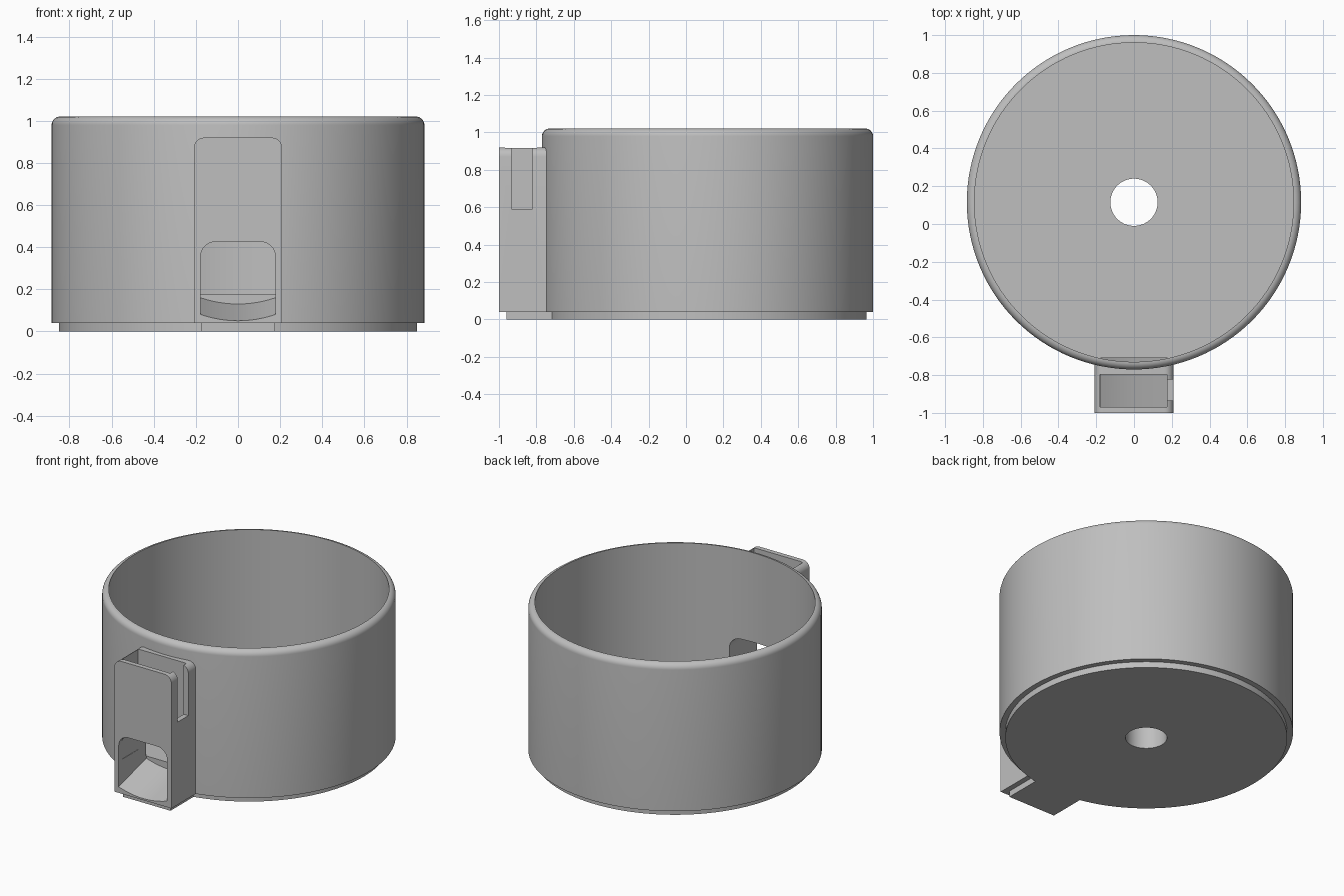
import bpy, bmesh, math
from mathutils import Matrix, Vector

if "Cube" in bpy.data.objects:
    bpy.data.objects.remove(bpy.data.objects["Cube"])

CENTRE_Y = 0.115   # axis of the round bowl

grey = bpy.data.materials.new("plain grey")
grey.use_nodes = True
grey.diffuse_color = (0.52, 0.52, 0.52, 1)
grey.node_tree.nodes["Principled BSDF"].inputs["Base Color"].default_value = grey.diffuse_color


def finish(name, bm):
    bmesh.ops.recalc_face_normals(bm, faces=bm.faces)
    mesh = bpy.data.meshes.new(name)
    bm.to_mesh(mesh)
    bm.free()
    obj = bpy.data.objects.new(name, mesh)
    bpy.context.collection.objects.link(obj)
    mesh.materials.append(grey)
    return obj


def box(name, x0, x1, y0, y1, z0, z1):
    bm = bmesh.new()
    size = Vector((x1 - x0, y1 - y0, z1 - z0))
    mid = Vector((x0 + x1, y0 + y1, z0 + z1)) / 2
    bmesh.ops.create_cube(bm, size=1, matrix=Matrix.Translation(mid) @ Matrix.Diagonal(size.to_4d()))
    return finish(name, bm)


def lathe(name, profile, steps=128):
    """Revolve a closed (radius, z) profile around the bowl axis."""
    bm = bmesh.new()
    rings = []
    for i in range(steps):
        a = math.tau * i / steps
        rings.append([bm.verts.new((r * math.sin(a), CENTRE_Y - r * math.cos(a), z)) for r, z in profile])
    n = len(profile)
    for i in range(steps):
        a, b = rings[i], rings[(i + 1) % steps]
        for j in range(n):
            k = (j + 1) % n
            bm.faces.new((a[j], a[k], b[k], b[j]))
    return finish(name, bm)


def loft(name, front, back, y0, y1):
    """Join two matching (x, z) outlines at two depths."""
    bm = bmesh.new()
    a = [bm.verts.new((x, y0, z)) for x, z in front]
    b = [bm.verts.new((x, y1, z)) for x, z in back]
    bm.faces.new(a)
    bm.faces.new(b)
    for i in range(len(a)):
        j = (i + 1) % len(a)
        bm.faces.new((a[i], a[j], b[j], b[i]))
    return finish(name, bm)


def arch(half, top, r, steps=8):
    """Rounded top corners, running from right to left."""
    pts = []
    for side in (0, 1):
        for i in range(steps + 1):
            a = math.pi / 2 * (side + i / steps)
            cx = (half - r) * (1 - 2 * side)
            pts.append((cx + r * math.cos(a), top - r + r * math.sin(a)))
    return pts


def scoop(low, half, sag=0.03, steps=12):
    """Shallow curved bottom, running from left to right."""
    ts = [2 * i / steps - 1 for i in range(steps + 1)]
    return [(half * t, low + sag * t * t) for t in ts]


def combine(obj, other, operation):
    mod = obj.modifiers.new(operation, 'BOOLEAN')
    mod.operation = operation
    mod.solver = 'EXACT'
    mod.object = other
    bpy.context.view_layer.objects.active = obj
    bpy.ops.object.modifier_apply(modifier=mod.name)


# Bowl: plug base, thick floor with central hole, thin wall, rounded lip
lip = [(0.845 + 0.04 * math.cos(a), 0.98 + 0.04 * math.sin(a))
       for a in (math.pi / 2 * i / 8 for i in range(9))]
bowl = lathe("bowl", [(0.125, 0), (0.85, 0), (0.85, 0.04), (0.885, 0.04)] + lip
             + [(0.845, 0.175), (0.125, 0.175)])

# Tab under the gate holder
tab = box("base_tab", -0.175, 0.175, -0.96, -0.7, 0, 0.05)
combine(bowl, tab, 'UNION')
bpy.data.objects.remove(tab)

# Gate holder on the front
outline = arch(0.21, 0.92, 0.05) + [(-0.21, 0.04), (0.21, 0.04)]
holder = loft("gate_holder", outline, outline, -1, -0.74)

# Outlet with a scooped ramp that rises towards the bowl
half = 0.178
opening = arch(half, 0.425, 0.07)
outlet = loft("outlet_cutter", opening + scoop(0.045, half), opening + scoop(0.13, half), -1.02, -0.71)
pocket = box("pocket_cutter", -0.18, 0.176, -0.968, -0.797, 0.25, 1.1)
notch = box("notch_cutter", 0.15, 0.3, -0.934, -0.822, 0.59, 1.1)

combine(bowl, outlet, 'DIFFERENCE')
for cutter in (outlet, pocket, notch):
    combine(holder, cutter, 'DIFFERENCE')
for cutter in (outlet, pocket, notch):
    bpy.data.objects.remove(cutter)

# Smooth curved surfaces, keep edges crisp
for obj in (bowl, holder):
    bpy.ops.object.select_all(action='DESELECT')
    obj.select_set(True)
    bpy.context.view_layer.objects.active = obj
    bpy.ops.object.shade_smooth_by_angle(angle=math.radians(30))
